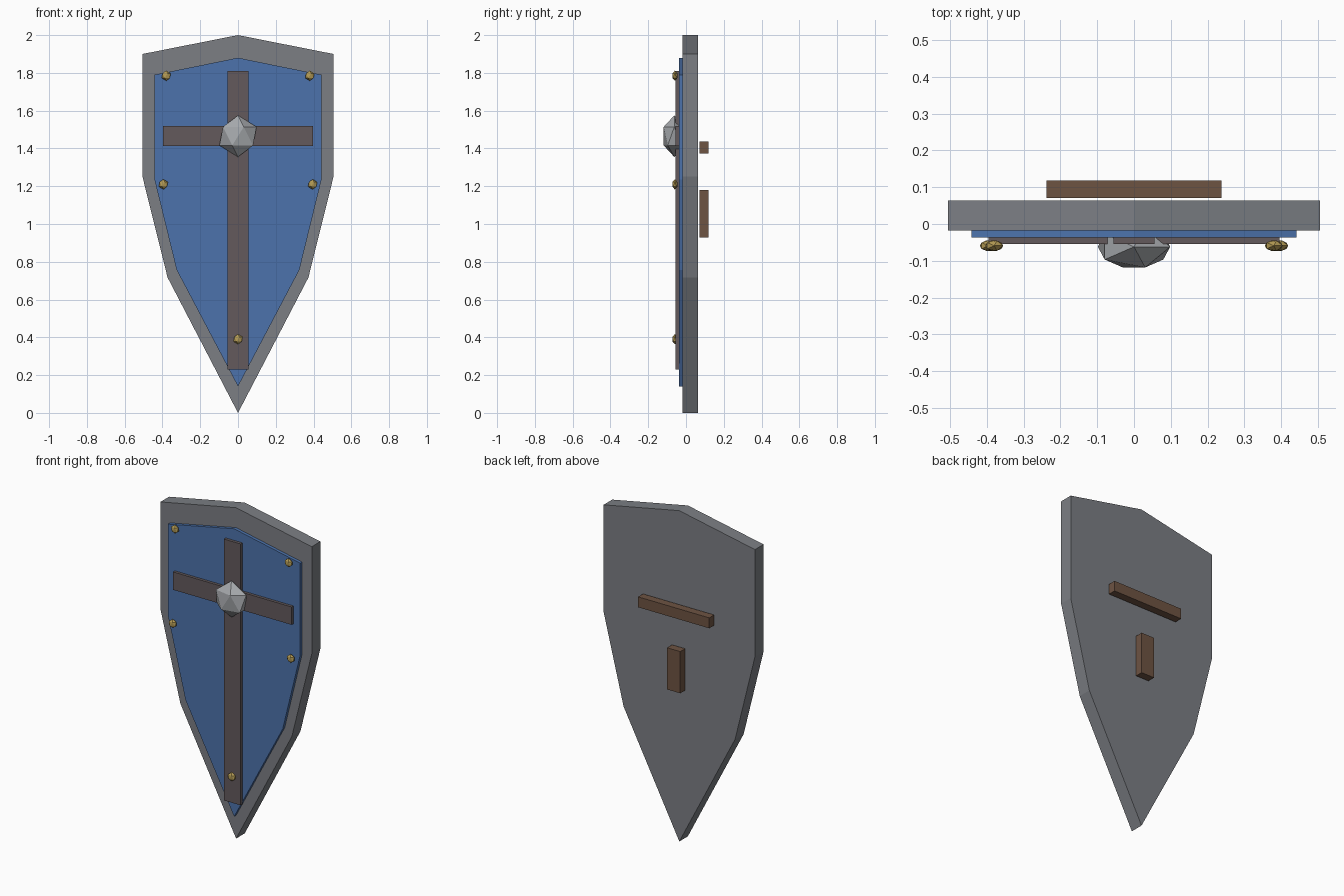
import bpy, bmesh
from mathutils import Matrix

if "Cube" in bpy.data.objects:
    bpy.data.objects.remove(bpy.data.objects["Cube"])


def material(name, rgb):
    m = bpy.data.materials.new(name)
    m.diffuse_color = (*rgb, 1)
    m.use_nodes = True
    m.node_tree.nodes["Principled BSDF"].inputs["Base Color"].default_value = m.diffuse_color
    return m


STEEL = material("dark_steel", (0.20, 0.21, 0.23))
BLUE = material("blue_paint", (0.073, 0.171, 0.413))
IRON = material("brown_iron", (0.127, 0.102, 0.107))
LEATHER = material("brown_leather", (0.155, 0.087, 0.055))
SILVER = material("bright_steel", (0.38, 0.395, 0.415))
GOLD = material("brass", (0.456, 0.328, 0.09))


def finish(name, bm, mat):
    bmesh.ops.recalc_face_normals(bm, faces=bm.faces[:])
    mesh = bpy.data.meshes.new(name)
    bm.to_mesh(mesh)
    bm.free()
    mesh.materials.append(mat)
    ob = bpy.data.objects.new(name, mesh)
    bpy.context.collection.objects.link(ob)
    return ob


def slab(name, outline, y0, y1, mat):
    """Extrude an x/z outline from y0 to y1."""
    bm = bmesh.new()
    face = bm.faces.new([bm.verts.new((x, y0, z)) for x, z in outline])
    ext = bmesh.ops.extrude_face_region(bm, geom=[face])
    verts = [v for v in ext["geom"] if isinstance(v, bmesh.types.BMVert)]
    bmesh.ops.translate(bm, verts=verts, vec=(0, y1 - y0, 0))
    return finish(name, bm, mat)


def shield_outline(half):
    """Mirror a half outline running from the top point to the bottom tip."""
    return half + [(-x, z) for x, z in reversed(half[1:-1])]


def bar(name, half_width, z0, z1, y0, y1, mat):
    w = half_width
    return slab(name, [(-w, z0), (w, z0), (w, z1), (-w, z1)], y0, y1, mat)


def knob(name, x, y, z, r, mat):
    """Low-poly sphere flattened front to back."""
    bm = bmesh.new()
    bmesh.ops.create_icosphere(bm, subdivisions=1, radius=r)
    bm.transform(Matrix.Translation((x, y, z)) @ Matrix.Diagonal((1, 0.6, 1, 1)))
    return finish(name, bm, mat)


# Shield body and painted front panel
slab("shield_body", shield_outline(
    [(0, 2.0), (0.506, 1.90), (0.506, 1.252), (0.373, 0.717), (0, 0)]),
    -0.018, 0.064, STEEL)
slab("front_panel", shield_outline(
    [(0, 1.88), (0.442, 1.79), (0.442, 1.235), (0.325, 0.757), (0, 0.14)]),
    -0.037, -0.018, BLUE)

# Cross bands on the front
bar("cross_upright", 0.056, 0.23, 1.81, -0.055, -0.037, IRON)
bar("cross_arm", 0.396, 1.412, 1.52, -0.0545, -0.037, IRON)

# Central boss
knob("boss", 0, -0.062, 1.465, 0.11, SILVER)

# Rivets
for x, z in ((0.38, 1.785), (0.395, 1.21)):
    for side in (-1, 1):
        knob("rivet", side * x, -0.059, z, 0.027, GOLD)
knob("rivet", 0, -0.059, 0.39, 0.027, GOLD)

# Arm strap and hand grip on the back
bar("arm_strap", 0.238, 1.373, 1.436, 0.071, 0.118, LEATHER)
bar("hand_grip", 0.044, 0.928, 1.18, 0.071, 0.118, LEATHER)
